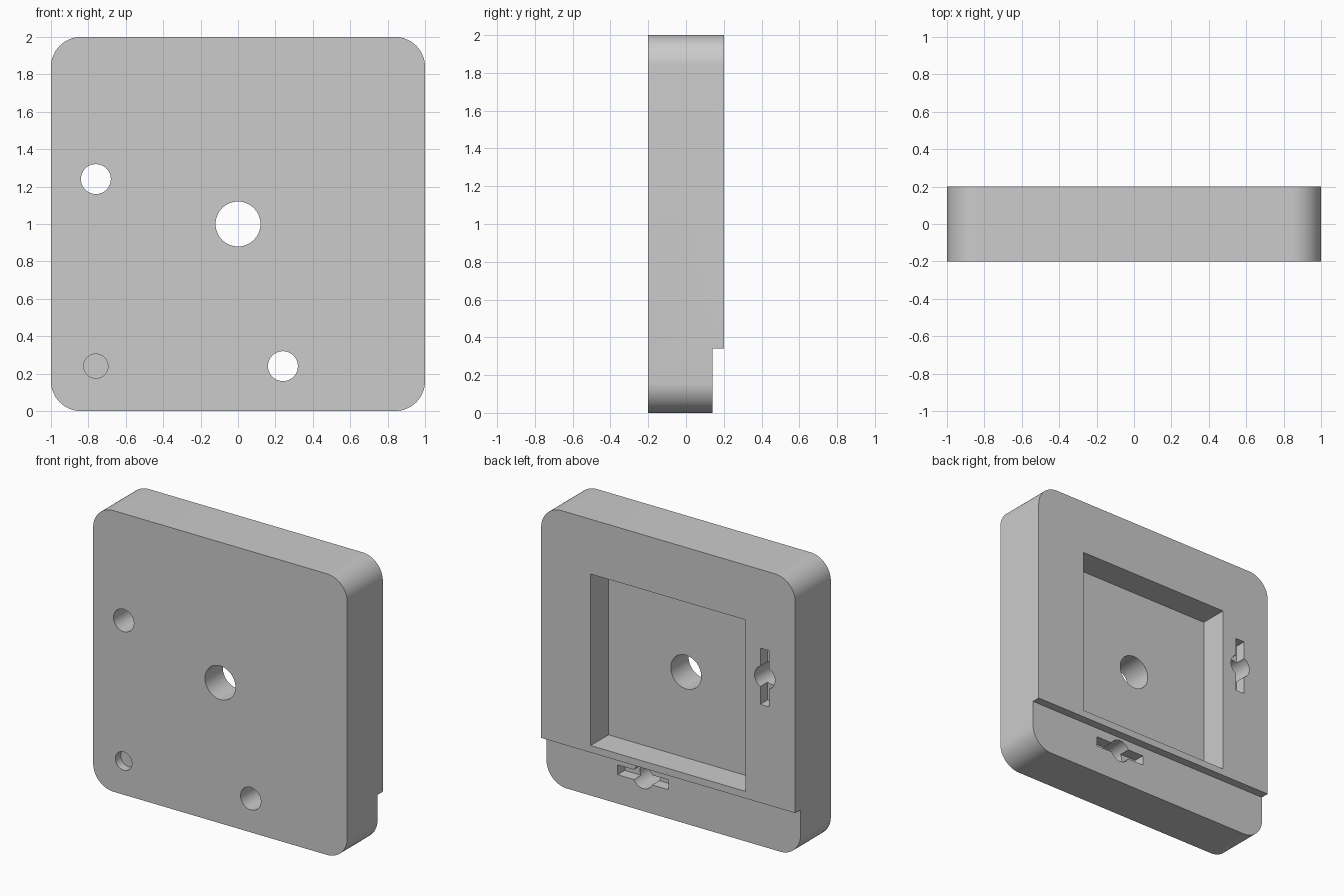
import bpy, bmesh, math
from mathutils import Matrix

cube = bpy.data.objects.get("Cube")
if cube:
    bpy.data.objects.remove(cube, do_unlink=True)

FRONT, BACK, STEP = -0.2, 0.2, 0.14

grey = bpy.data.materials.new("plain grey")
grey.use_nodes = True
grey.diffuse_color = (0.6, 0.6, 0.6, 1)
grey.node_tree.nodes["Principled BSDF"].inputs["Base Color"].default_value = grey.diffuse_color


def finish(name, bm):
    bmesh.ops.recalc_face_normals(bm, faces=bm.faces)
    mesh = bpy.data.meshes.new(name)
    bm.to_mesh(mesh)
    bm.free()
    mesh.materials.append(grey)
    obj = bpy.data.objects.new(name, mesh)
    bpy.context.collection.objects.link(obj)
    return obj


def box(name, x, y, z):
    """Box from (min, max) pairs."""
    bm = bmesh.new()
    bmesh.ops.create_cube(bm, size=1)
    for v in bm.verts:
        v.co = [lo + (c + 0.5) * (hi - lo) for c, (lo, hi) in zip(v.co, (x, y, z))]
    return finish(name, bm)


def bore(name, x, z, radius, y0, y1):
    """Cylinder along y."""
    bm = bmesh.new()
    place = Matrix.Translation((x, (y0 + y1) / 2, z)) @ Matrix.Rotation(math.pi / 2, 4, "X")
    bmesh.ops.create_cone(bm, cap_ends=True, segments=48, radius1=radius,
                          radius2=radius, depth=y1 - y0, matrix=place)
    return finish(name, bm)


def apply_modifiers(obj):
    mesh = bpy.data.meshes.new_from_object(obj.evaluated_get(bpy.context.evaluated_depsgraph_get()))
    obj.modifiers.clear()
    obj.data = mesh


# Plate with rounded corners
bm = bmesh.new()
verts = []
r = 0.16
for i, (sx, sz) in enumerate([(1, 1), (-1, 1), (-1, -1), (1, -1)]):
    for k in range(17):
        a = (i + k / 16) * math.pi / 2
        verts.append(bm.verts.new((sx * (1 - r) + r * math.cos(a), FRONT,
                                   1 + sz * (1 - r) + r * math.sin(a))))
face = bm.faces.new(verts)
top = bmesh.ops.extrude_face_region(bm, geom=[face])
bmesh.ops.translate(bm, vec=(0, BACK - FRONT, 0),
                    verts=[g for g in top["geom"] if isinstance(g, bmesh.types.BMVert)])
plate = finish("mounting_plate", bm)

# Cutters: rear step, square pocket, holes and slots
cutters = [
    box("step_cutter", (-1.2, 1.2), (STEP, 0.5), (-0.2, 0.34)),
    box("pocket_cutter", (-0.61, 0.61), (0, 0.5), (0.39, 1.61)),
    bore("centre_hole_cutter", 0, 1, 0.12, -0.5, 0.5),
    bore("side_hole_cutter", -0.76, 1.24, 0.08, -0.5, 0.5),
    bore("lower_hole_cutter", 0.24, 0.24, 0.08, -0.5, 0.5),
    bore("blind_hole_cutter", -0.76, 0.24, 0.065, -0.5, FRONT + 0.06),
    box("side_slot_cutter", (-0.795, -0.725), (BACK - 0.08, 0.5), (1.04, 1.44)),
    box("lower_slot_cutter", (0.04, 0.44), (STEP - 0.08, 0.5), (0.205, 0.275)),
]
for cutter in cutters:
    cutter.hide_render = True
    mod = plate.modifiers.new(cutter.name, "BOOLEAN")
    mod.operation = "DIFFERENCE"
    mod.solver = "EXACT"
    mod.object = cutter
apply_modifiers(plate)
for cutter in cutters:
    bpy.data.objects.remove(cutter, do_unlink=True)

# Smooth rounded walls, sharp edges kept
bpy.ops.object.select_all(action="DESELECT")
plate.select_set(True)
bpy.context.view_layer.objects.active = plate
bpy.ops.object.shade_smooth_by_angle(angle=math.radians(30))
